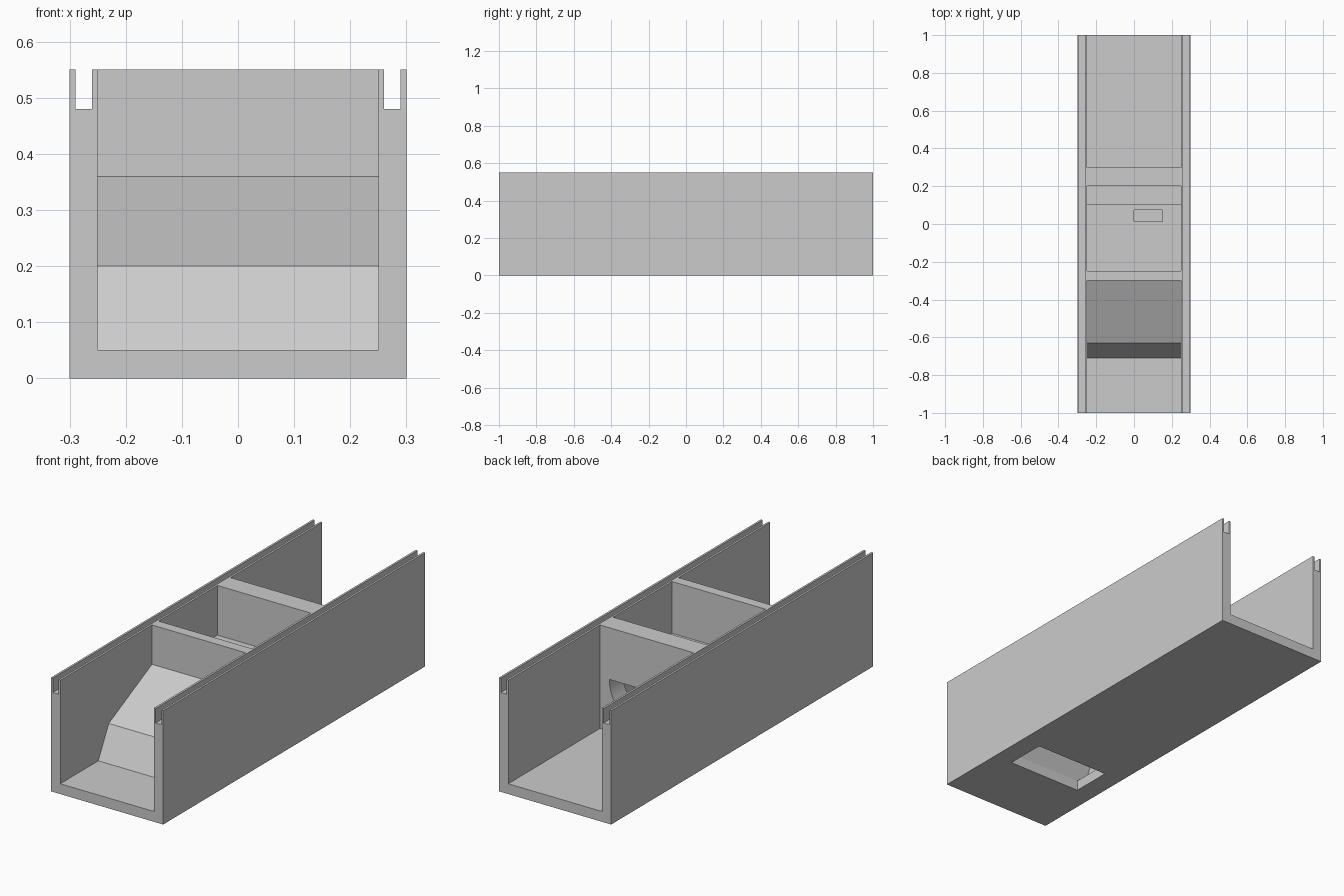
import bpy, bmesh, math

if "Cube" in bpy.data.objects:
    bpy.data.objects.remove(bpy.data.objects["Cube"])

grey = bpy.data.materials.new("light grey")
grey.diffuse_color = (0.6, 0.6, 0.6, 1)
grey.use_nodes = True
grey.node_tree.nodes["Principled BSDF"].inputs["Base Color"].default_value = grey.diffuse_color


def extrude(name, profile, axis, start, end):
    """Extrude a 2D profile: axis 'y' takes (x, z) points, axis 'x' takes (y, z) points."""
    bm = bmesh.new()
    place = (lambda a, b, t: (a, t, b)) if axis == 'y' else (lambda a, b, t: (t, a, b))
    face = bm.faces.new([bm.verts.new(place(a, b, start)) for a, b in profile])
    moved = bmesh.ops.extrude_face_region(bm, geom=[face])["geom"]
    for v in moved:
        if isinstance(v, bmesh.types.BMVert):
            v.co['xyz'.index(axis)] = end
    bmesh.ops.recalc_face_normals(bm, faces=bm.faces)
    mesh = bpy.data.meshes.new(name)
    bm.to_mesh(mesh)
    bm.free()
    mesh.materials.append(grey)
    obj = bpy.data.objects.new(name, mesh)
    bpy.context.collection.objects.link(obj)
    return obj


def box(name, x0, x1, y0, y1, z0, z1):
    return extrude(name, [(x0, z0), (x1, z0), (x1, z1), (x0, z1)], 'y', y0, y1)


def cut(target, cutter):
    """Subtract the cutter, then remove it."""
    mod = target.modifiers.new("cut", 'BOOLEAN')
    mod.operation = 'DIFFERENCE'
    mod.solver = 'EXACT'
    mod.object = cutter
    bpy.context.view_layer.objects.active = target
    bpy.ops.object.modifier_apply(modifier=mod.name)
    bpy.data.objects.remove(cutter)


# Long open trough with a lid groove along the top of each wall
right = [(0.3, 0), (0.3, 0.55), (0.29, 0.55), (0.29, 0.48),
         (0.26, 0.48), (0.26, 0.55), (0.25, 0.55), (0.25, 0.05)]
left = [(-x, z) for x, z in reversed(right)]
trough = extrude("trough", right + left, 'y', -1, 1)
# Opening in the floor beneath the ramp
cut(trough, box("floor_cutter", -0.2, 0.2, -0.65, -0.45, -0.1, 0.1))

# Cross walls, each with a half-round passage
half_round = [(0.2 * math.cos(math.pi * (1 + i / 24)),
               0.3 + 0.2 * math.sin(math.pi * (1 + i / 24))) for i in range(25)]
for name, y0, y1 in (("front_wall", -0.3, -0.25), ("rear_wall", 0.2, 0.3)):
    wall = box(name, -0.25, 0.25, y0, y1, 0.05, 0.55)
    cut(wall, extrude("passage_cutter", half_round, 'y', y0 - 0.1, y1 + 0.1))
    bpy.ops.object.select_all(action='DESELECT')
    wall.select_set(True)
    bpy.context.view_layer.objects.active = wall
    bpy.ops.object.shade_smooth_by_angle()

# Hollow two-stage ramp in front of the front wall
extrude("ramp", [(-0.71, 0.05), (-0.63, 0.2), (-0.3, 0.36),
                 (-0.3, 0.305), (-0.6, 0.16), (-0.655, 0.05)], 'x', -0.25, 0.25)

# Raised chamber floor with a small slot, and a ledge at its rear
shelf = box("shelf", -0.25, 0.25, -0.25, 0.1, 0.25, 0.3)
cut(shelf, box("slot_cutter", 0, 0.15, 0.0125, 0.075, 0.2, 0.4))
box("ledge", -0.25, 0.25, 0.1, 0.2, 0.25, 0.31)
